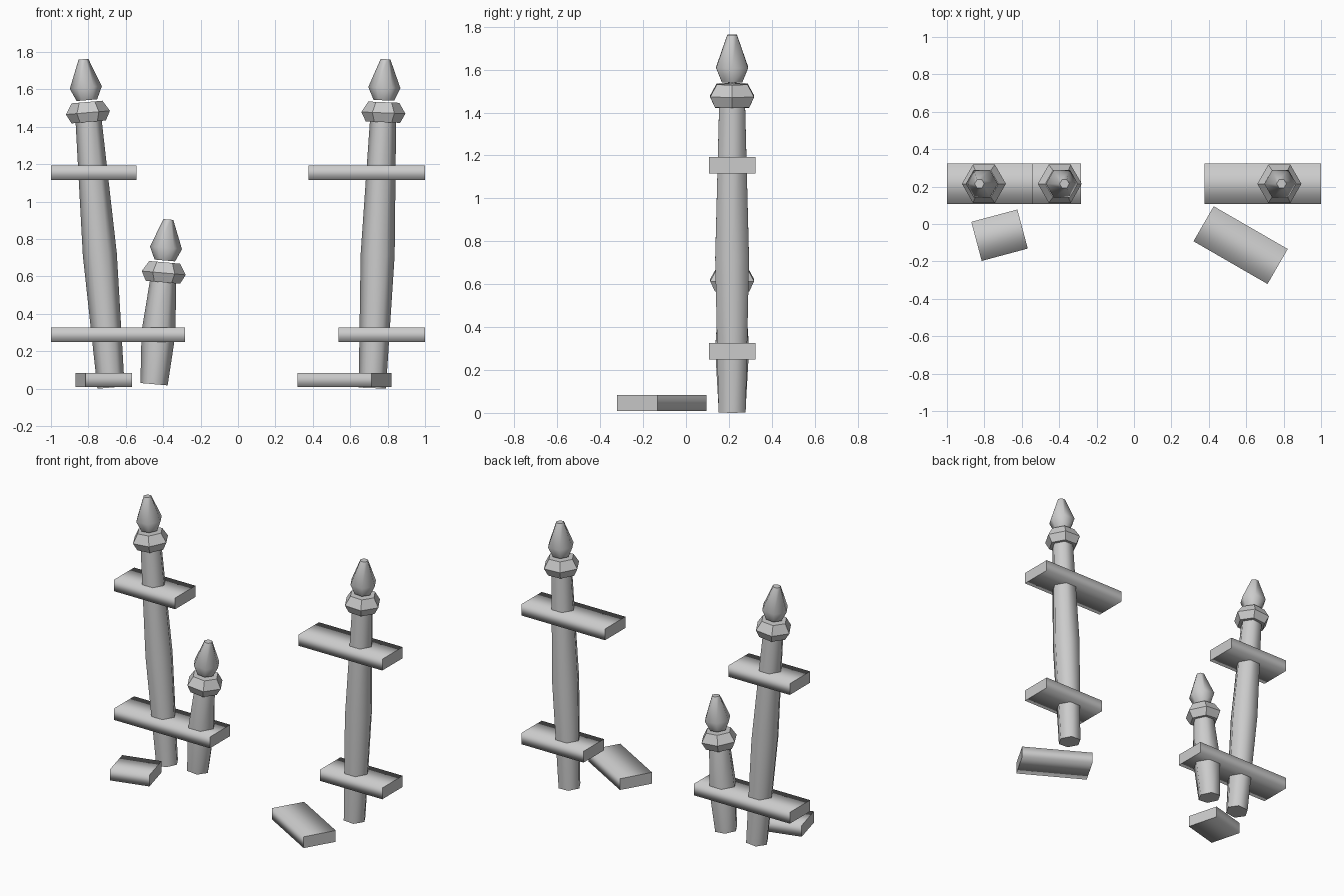
import bpy, bmesh
from math import sin, cos, radians, pi
from mathutils import Matrix

if "Cube" in bpy.data.objects:
    bpy.data.objects.remove(bpy.data.objects["Cube"])


def finish(name, bm, matrix, smooth):
    bmesh.ops.recalc_face_normals(bm, faces=bm.faces)
    me = bpy.data.meshes.new(name)
    bm.to_mesh(me)
    bm.free()
    ob = bpy.data.objects.new(name, me)
    bpy.context.collection.objects.link(ob)
    ob.matrix_world = matrix
    return ob


def hexagon(name, profile, matrix, smooth=True):
    """Six-sided turned part from (radius, height) pairs, corners on +-x."""
    bm = bmesh.new()
    rings = [[bm.verts.new((r * cos(i * pi / 3), r * sin(i * pi / 3), z))
              for i in range(6)] for r, z in profile]
    for a, b in zip(rings, rings[1:]):
        for i in range(6):
            j = (i + 1) % 6
            bm.faces.new((a[i], a[j], b[j], b[i])).smooth = smooth
    # flat end caps with a crisp rim
    for ring in (rings[0], rings[-1]):
        cap = bm.faces.new(ring)
        for e in cap.edges:
            e.smooth = False
    return finish(name, bm, matrix, smooth)


def board(name, x, y, z, length, angle=0, width=0.216, height=0.076):
    """Board with softly shaded long sides and flat ends."""
    bm = bmesh.new()
    bmesh.ops.create_cube(bm, size=1)
    bmesh.ops.scale(bm, vec=(length, width, height), verts=bm.verts)
    bm.normal_update()
    for f in bm.faces:
        f.smooth = abs(f.normal.x) < 0.5
        if not f.smooth:
            for e in f.edges:
                e.smooth = False
    m = Matrix.Translation((x, y, z)) @ Matrix.Rotation(radians(angle), 4, 'Z')
    return finish(name, bm, m, True)


ROW_Y = 0.215


def post(name, x, z, height, lean):
    """Leaning post with collar and pointed finial; height = shaft length."""
    m = Matrix.Translation((x, ROW_Y, z)) @ Matrix.Rotation(radians(lean), 4, 'Y')
    h = height
    hexagon(name + "_shaft", [(0.073, 0), (0.091, h * 0.5), (0.07, h)], m)
    hexagon(name + "_collar", [(0.092, h - 0.005), (0.118, h + 0.045),
                               (0.083, h + 0.102)], m, smooth=False)
    hexagon(name + "_finial", [(0.055, h + 0.112), (0.086, h + 0.18),
                               (0.026, h + 0.332)], m)


# fence posts
post("left_post", -0.679, 0.006, 1.43, -4.8)
post("right_post", 0.718, 0.003, 1.428, 2.3)
post("short_post", -0.449, 0.024, 0.552, 5)

# broken rails: start and end along x, height
for name, x0, x1, z in (("left_upper_rail", -1, -0.543, 1.155),
                        ("left_lower_rail", -1, -0.284, 0.288),
                        ("right_upper_rail", 0.377, 1, 1.155),
                        ("right_lower_rail", 0.537, 1, 0.288)):
    board(name, (x0 + x1) / 2, ROW_Y, z, x1 - x0)

# fallen pieces on the ground
board("left_fallen_piece", -0.719, -0.06, 0.046, 0.255, 15)
board("right_fallen_piece", 0.57, -0.113, 0.046, 0.457, -30)
